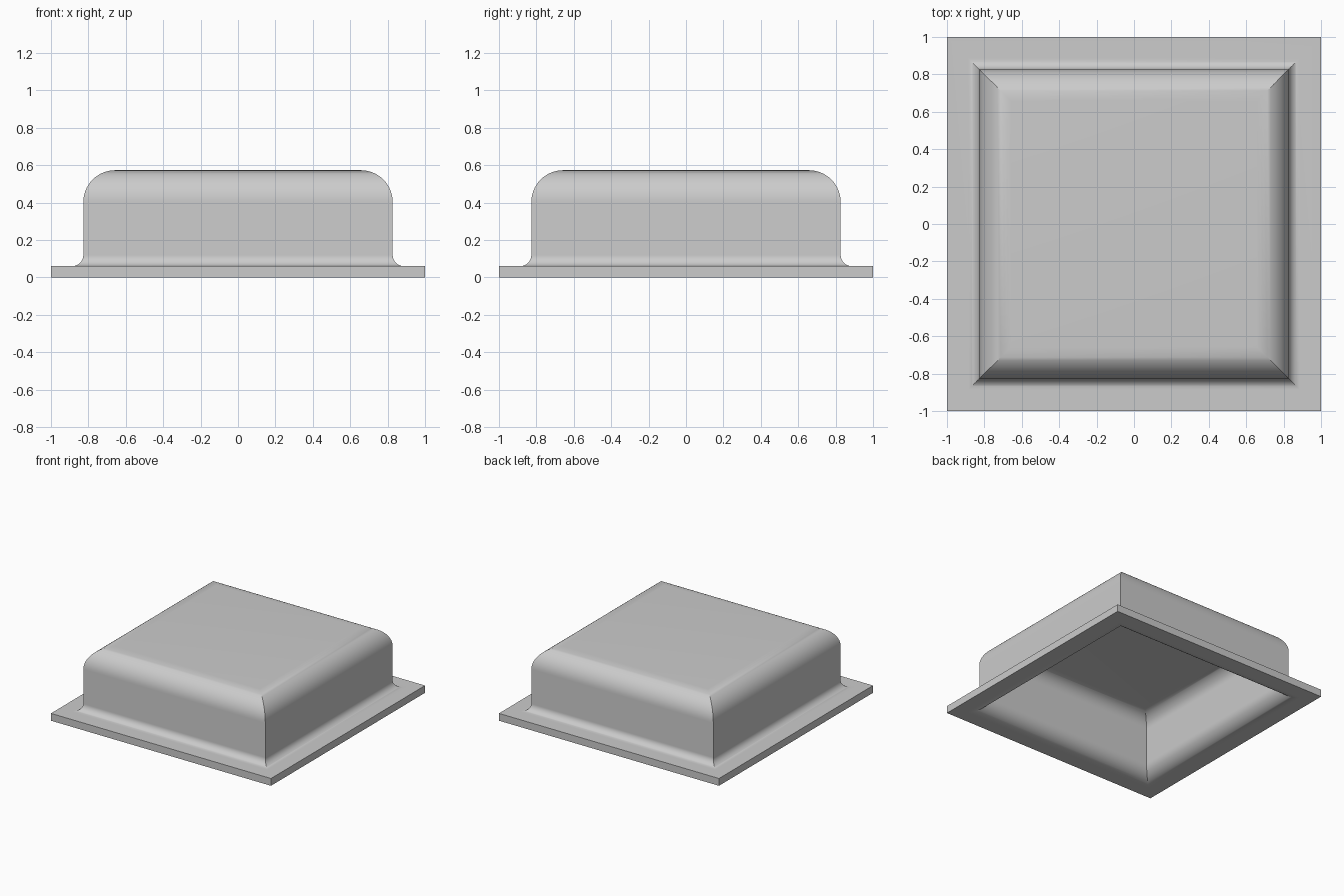
import bpy, bmesh
from math import sin, cos, radians

cube = bpy.data.objects.get("Cube")
if cube:
    bpy.data.objects.remove(cube)

WALL, TOP, T = 0.827, 0.573, 0.06      # outer wall half width, height, sheet thickness
R_TOP, R_FOOT = 0.17, 0.06             # outer bend radii
SEGMENTS = 14


def arc(cx, cz, radius, start, end):
    """Points (half width, height) of a bend in the wall profile."""
    angles = [radians(start + (end - start) * i / SEGMENTS) for i in range(SEGMENTS + 1)]
    return [(cx + radius * cos(a), cz + radius * sin(a)) for a in angles]


# Wall profile: inner ceiling down to the flange, round its rim, up to the outer top
top_centre = (WALL - R_TOP, TOP - R_TOP)
foot_centre = (WALL + R_FOOT, T + R_FOOT)
profile = arc(*top_centre, R_TOP - T, 90, 0)
profile += arc(*foot_centre, R_FOOT + T, 180, 270)
profile += [(1, 0), (1, T)]
profile += arc(*foot_centre, R_FOOT, 270, 180)
profile += arc(*top_centre, R_TOP, 0, 90)

# Sweep the profile round a square with mitred corners
bm = bmesh.new()
corners = [(-1, -1), (1, -1), (1, 1), (-1, 1)]
rings = [[bm.verts.new((sx * h, sy * h, z)) for sx, sy in corners] for h, z in profile]
for low, high in zip(rings, rings[1:]):
    for i in range(4):
        j = (i + 1) % 4
        bm.faces.new((low[i], low[j], high[j], high[i]))
bm.faces.new(rings[0][::-1])
bm.faces.new(rings[-1])
bmesh.ops.recalc_face_normals(bm, faces=bm.faces)

mesh = bpy.data.meshes.new("flanged_cover")
bm.to_mesh(mesh)
bm.free()
cover = bpy.data.objects.new("flanged_cover", mesh)
bpy.context.collection.objects.link(cover)

# Plain grey
colour = (0.6, 0.6, 0.6, 1)
grey = bpy.data.materials.new("light_grey")
grey.use_nodes = True
grey.diffuse_color = colour
grey.node_tree.nodes["Principled BSDF"].inputs["Base Color"].default_value = colour
mesh.materials.append(grey)

# Smooth bends, sharp mitres and rims
bpy.ops.object.select_all(action="DESELECT")
cover.select_set(True)
bpy.context.view_layer.objects.active = cover
bpy.ops.object.shade_smooth_by_angle(angle=radians(30))
